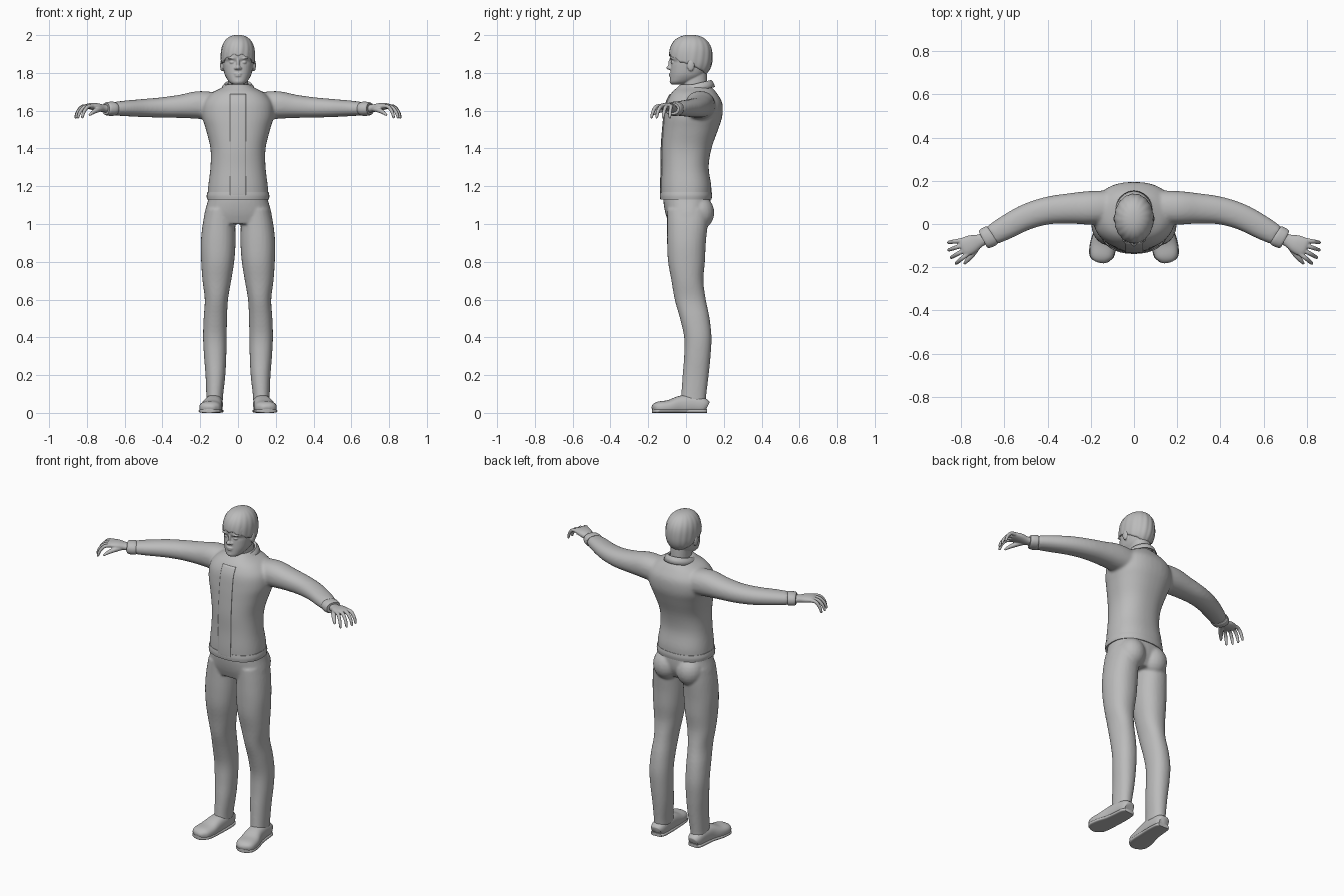
import bpy, bmesh, math
from mathutils import Vector, Matrix

if "Cube" in bpy.data.objects:
    bpy.data.objects.remove(bpy.data.objects["Cube"])

grey = bpy.data.materials.new("plain_grey")
grey.use_nodes = True
grey.diffuse_color = (0.5, 0.5, 0.5, 1)
grey.node_tree.nodes["Principled BSDF"].inputs["Base Color"].default_value = (0.5, 0.5, 0.5, 1)


# ---------- helpers ----------
def add_tube(bm, around, along, point, capped=True):
    """Surface closed around its axis; point(i, j) gives each position."""
    rings = [[bm.verts.new(point(i, j)) for i in range(around)] for j in range(along)]
    for low, high in zip(rings, rings[1:]):
        for i in range(around):
            k = (i + 1) % around
            bm.faces.new((low[i], low[k], high[k], high[i]))
    if capped:
        bm.faces.new(rings[0][::-1])
        bm.faces.new(rings[-1])


def refine(rows, steps=4):
    """Catmull-Rom interpolation of section rows."""
    result = []
    last = len(rows) - 1
    for i in range(last):
        quads = list(zip(rows[max(i - 1, 0)], rows[i], rows[i + 1], rows[min(i + 2, last)]))
        for s in range(steps):
            t = s / steps
            result.append([b + (c - a) * t / 2 + (a - 2.5 * b + 2 * c - d / 2) * t * t
                           + (1.5 * (b - c) + (d - a) / 2) * t ** 3 for a, b, c, d in quads])
    return result + [list(rows[last])]


def loft(bm, rows, upright=False, power=2.2, sides=28, flip=1, floor=-9):
    """Rows are x, y, z, horizontal radius, other radius."""
    rows = refine(rows)
    centres = [Vector(r[:3]) for r in rows]

    def point(i, j):
        a = math.tau * i / sides
        c, s = (math.copysign(abs(w) ** (2 / power), w) for w in (math.cos(a), math.sin(a)))
        if upright:
            side, up = Vector((1, 0, 0)), Vector((0, 1, 0))
        else:
            way = (centres[min(j + 1, len(rows) - 1)] - centres[max(j - 1, 0)]).normalized()
            side = way.cross(Vector((0, 0, 1))).normalized()
            up = side.cross(way)
        p = centres[j] + side * c * rows[j][3] + up * s * rows[j][4]
        return p.x * flip, p.y, max(p.z, floor)
    add_tube(bm, sides, len(rows), point)


def boxed(rows):
    """Turn z, left, right, front, back limits into loft rows."""
    return [((a + b) / 2, (c + d) / 2, z, (b - a) / 2, (d - c) / 2) for z, a, b, c, d in rows]


def centred(rows):
    return boxed([(z, -w, w, c, d) for z, w, c, d in rows])


def ball(bm, centre, radii):
    bmesh.ops.create_uvsphere(bm, u_segments=20, v_segments=12, radius=1,
                              matrix=Matrix.Translation(centre) @ Matrix.Diagonal((*radii, 1)))


def finish(bm, name, voxel=0, relax=0, thick=0):
    bmesh.ops.recalc_face_normals(bm, faces=bm.faces)
    mesh = bpy.data.meshes.new(name)
    bm.to_mesh(mesh)
    bm.free()
    mesh.materials.append(grey)
    obj = bpy.data.objects.new(name, mesh)
    bpy.context.collection.objects.link(obj)
    bpy.ops.object.select_all(action='DESELECT')
    obj.select_set(True)
    bpy.context.view_layer.objects.active = obj
    bpy.ops.object.shade_smooth_by_angle(angle=math.radians(50))
    if voxel:
        mod = obj.modifiers.new("blend", 'REMESH')
        mod.mode, mod.voxel_size, mod.use_smooth_shade = 'VOXEL', voxel, True
    if relax:
        mod = obj.modifiers.new("relax", 'SMOOTH')
        mod.factor, mod.iterations = 0.5, relax
    if thick:
        mod = obj.modifiers.new("thickness", 'SOLIDIFY')
        mod.thickness, mod.offset = thick, 0
    return obj


# ---------- jacket: torso and sleeves blended together ----------
bm = bmesh.new()
loft(bm, centred([(1.13, .162, -.133, .132), (1.2, .158, -.134, .134), (1.3, .146, -.13, .12),
                  (1.4, .146, -.13, .135), (1.5, .17, -.123, .17), (1.57, .19, -.116, .192),
                  (1.64, .185, -.105, .192), (1.69, .145, -.08, .165), (1.72, .09, -.05, .14),
                  (1.74, .06, -.03, .12)]), upright=True, power=2.3, sides=40)
sleeve = [(.08, .08, 1.62, .075, .07), (.2, .075, 1.63, .078, .074), (.3, .072, 1.623, .07, .062),
          (.4, .062, 1.617, .064, .054), (.5, .032, 1.614, .06, .048), (.6, -.02, 1.612, .055, .041),
          (.66, -.053, 1.61, .047, .035)]
for flip in (1, -1):
    loft(bm, sleeve, flip=flip)
jacket = finish(bm, "jacket", voxel=.008, relax=8)

# hem band and cuffs
bm = bmesh.new()
loft(bm, centred([(1.13, .164, -.136, .135), (1.15, .166, -.138, .138), (1.17, .162, -.136, .136)]),
     upright=True, power=2.3, sides=40)
finish(bm, "hem_band")
for flip, name in ((1, "left"), (-1, "right")):
    bm = bmesh.new()
    loft(bm, [(.655, -.05, 1.61, .046, .034), (.665, -.056, 1.61, .05, .038),
              (.69, -.067, 1.61, .048, .036), (.7, -.072, 1.61, .042, .031)], flip=flip)
    finish(bm, name + "_cuff")

# front placket wrapped onto the jacket
bm = bmesh.new()
bmesh.ops.create_grid(bm, x_segments=10, y_segments=50, size=1,
                      matrix=Matrix.Translation((0, -.4, 1.415)) @ Matrix.Rotation(math.pi / 2, 4, 'X')
                      @ Matrix.Diagonal((.042, .27, 1, 1)))
placket = finish(bm, "front_placket")
wrap = placket.modifiers.new("wrap", 'SHRINKWRAP')
wrap.target, wrap.wrap_method = jacket, 'PROJECT'
wrap.use_project_y, wrap.use_positive_direction = True, True
edge = placket.modifiers.new("thickness", 'SOLIDIFY')
edge.thickness, edge.offset = .009, 0


# folded collar, dipping to a notch at the front
def collar_point(i, j):
    a = math.tau * i / 48
    front = max(0, math.cos(a))
    notch = .03 * math.exp(-(min(a, math.tau - a) / .25) ** 2)
    top = 1.74 - .02 * math.cos(a) - notch
    spread = (0, 0, .008, .018, .027)[j]
    z = (1.7, top - .005, top, top - .012, top - .035 - .018 * front)[j]
    x = (.062 + spread) * math.sin(a)
    return x, .05 - (.075 + spread * (1 + front)) * math.cos(a), z


bm = bmesh.new()
add_tube(bm, 48, 5, collar_point, capped=False)
finish(bm, "collar", thick=.005)

# ---------- trousers: hips, seat and legs blended together ----------
bm = bmesh.new()
loft(bm, centred([(1.2, .145, -.115, .12), (1.13, .158, -.12, .13), (1.06, .177, -.11, .125),
                  (1.0, .184, -.09, .095)]), upright=True, power=2.3, sides=36)
leg = [(1.08, .02, .17, -.1, .12), (1.0, .015, .187, -.1, .115), (.9, .013, .197, -.1, .105),
       (.8, .02, .195, -.095, .1), (.7, .036, .188, -.077, .092), (.6, .053, .176, -.06, .105),
       (.5, .058, .182, -.032, .125), (.4, .06, .185, -.01, .135), (.3, .062, .18, -.01, .13),
       (.2, .067, .172, -.018, .12), (.1, .078, .168, -.025, .108), (.06, .08, .168, -.03, .105)]
for flip in (1, -1):
    loft(bm, boxed(leg), upright=True, flip=flip)
    ball(bm, (flip * .078, .07, 1.06), (.08, .08, .09))
finish(bm, "trousers", voxel=.007, relax=6)

# ---------- shoes and soles ----------
shoe = [(.125, .11, .03, .03, .03), (.126, .09, .038, .042, .042), (.127, .03, .045, .047, .05),
        (.132, -.03, .04, .05, .05), (.142, -.09, .03, .058, .038), (.15, -.145, .026, .055, .034),
        (.152, -.17, .022, .035, .024), (.153, -.178, .02, .015, .01)]
for flip, name in ((1, "left"), (-1, "right")):
    bm = bmesh.new()
    loft(bm, shoe, power=2.5, flip=flip, floor=.004)
    finish(bm, name + "_shoe")
    bm = bmesh.new()
    loft(bm, [(x, y, .01, w + .003, .01) for x, y, z, w, h in shoe], power=4, flip=flip, floor=0)
    finish(bm, name + "_sole")

# ---------- hands: palm, curled fingers and thumb ----------
reach = Vector((.91, -.41, 0))
across = Vector((-.41, -.91, 0))
for flip, name in ((1, "left"), (-1, "right")):
    bm = bmesh.new()
    loft(bm, [(.67, -.057, 1.61, .028, .022), (.71, -.075, 1.612, .029, .02),
              (.75, -.092, 1.62, .042, .02), (.785, -.107, 1.624, .044, .016),
              (.8, -.113, 1.622, .036, .011)], flip=flip)
    for n, length in enumerate((.062, .076, .08, .07)):
        base = Vector((.785, -.107, 1.624)) + across * (n - 1.5) * .023
        lean = reach + across * (n - 1.5) * .18
        path = [(0, 0, .011), (.45, -.004, .01), (.8, -.03, .009), (.95, -.058, .007), (.97, -.066, .003)]
        loft(bm, [(*(base + lean * length * t + Vector((0, 0, drop))), r, r) for t, drop, r in path],
             sides=14, flip=flip)
    loft(bm, [(.715, -.09, 1.61, .014, .013), (.745, -.135, 1.603, .014, .013),
              (.77, -.165, 1.59, .011, .01), (.787, -.185, 1.575, .006, .005)], sides=14, flip=flip)
    finish(bm, name + "_hand", voxel=.0035, relax=3)

# ---------- head, face and neck ----------
bm = bmesh.new()
loft(bm, centred([(1.66, .056, -.01, .11), (1.74, .054, -.018, .112), (1.8, .056, -.02, .11)]), upright=True)
loft(bm, centred([(1.738, .024, -.075, -.01), (1.75, .045, -.084, .03), (1.775, .063, -.084, .08),
                  (1.8, .073, -.083, .104), (1.84, .08, -.08, .122), (1.86, .082, -.077, .128),
                  (1.88, .084, -.086, .13), (1.92, .084, -.082, .13), (1.96, .07, -.06, .11),
                  (1.985, .04, -.02, .07)]), upright=True, power=2.3, sides=36)
ball(bm, (0, -.086, 1.828), (.014, .018, .012))
ball(bm, (0, -.08, 1.848), (.009, .014, .03))
ball(bm, (0, -.081, 1.795), (.022, .009, .005))
ball(bm, (0, -.08, 1.785), (.019, .01, .006))
ball(bm, (0, -.073, 1.755), (.02, .014, .014))
for flip in (1, -1):
    ball(bm, (flip * .031, -.068, 1.856), (.014, .012, .008))
    ball(bm, (flip * .033, -.074, 1.877), (.023, .012, .006))
    ball(bm, (flip * .012, -.084, 1.824), (.008, .01, .007))
    ball(bm, (flip * .085, .025, 1.84), (.01, .02, .032))
finish(bm, "head", voxel=.004, relax=2)


# hair cap with a jagged fringe, sideburns and a lower nape
def hair_point(i, j):
    a = math.tau * i / 96
    back = (1 - math.cos(a)) / 2
    jag = .012 * abs(math.sin(a * 6)) * (1 - back)
    hairline = 1.888 + jag - .035 * math.sin(a) ** 2 * (1 - back) - .1 * back ** 1.5
    lowest = math.acos((hairline - 1.885) / .113)
    tilt = max(.02, lowest * j / 20)
    rise = math.cos(tilt)
    width = (1 - abs(rise) ** 2.4) ** (1 / 2.4)
    width *= 1 + .012 * math.sin(a * 17 + j * .25) * math.sin(tilt)
    return .088 * width * math.sin(a), .025 - .112 * width * math.cos(a), 1.885 + .113 * rise


bm = bmesh.new()
add_tube(bm, 96, 21, hair_point, capped=False)
bmesh.ops.holes_fill(bm, edges=[e for e in bm.edges if e.is_boundary and e.verts[0].co.z > 1.98])
finish(bm, "hair", thick=.006)
